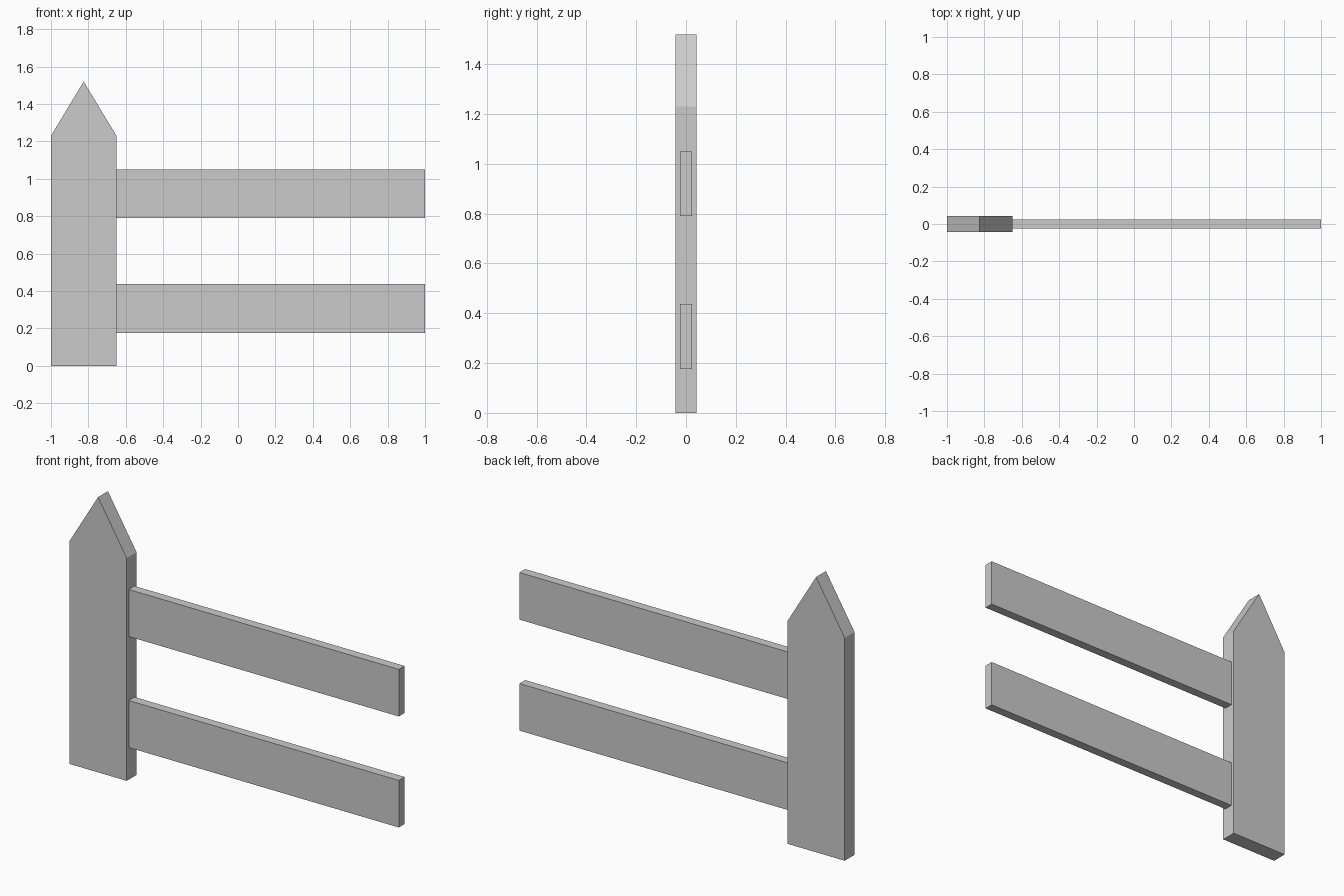
import bpy
import bmesh

cube = bpy.data.objects.get("Cube")
if cube:
    bpy.data.objects.remove(cube, do_unlink=True)

# Single flat grey
grey = bpy.data.materials.new("plain grey")
grey.use_nodes = True
colour = (0.6, 0.6, 0.6, 1)
grey.diffuse_color = colour
grey.node_tree.nodes["Principled BSDF"].inputs["Base Color"].default_value = colour


def board(name, outline, half_depth):
    """Extrude an x-z outline through the depth of a board."""
    bm = bmesh.new()
    face = bm.faces.new([bm.verts.new((x, -half_depth, z)) for x, z in outline])
    side = bmesh.ops.extrude_face_region(bm, geom=[face])["geom"]
    moved = [v for v in side if isinstance(v, bmesh.types.BMVert)]
    bmesh.ops.translate(bm, verts=moved, vec=(0, 2 * half_depth, 0))
    bmesh.ops.recalc_face_normals(bm, faces=bm.faces)
    mesh = bpy.data.meshes.new(name)
    bm.to_mesh(mesh)
    bm.free()
    mesh.materials.append(grey)
    obj = bpy.data.objects.new(name, mesh)
    bpy.context.collection.objects.link(obj)
    return obj


left, right = -1.0, -0.65

# Pointed post
board("post", [(left, 0), (right, 0), (right, 1.23),
               ((left + right) / 2, 1.52), (left, 1.23)], 0.043)

# Two rails running from the post
for name, low in (("lower_rail", 0.177), ("upper_rail", 0.79)):
    high = low + 0.26
    board(name, [(right, low), (1, low), (1, high), (right, high)], 0.025)
